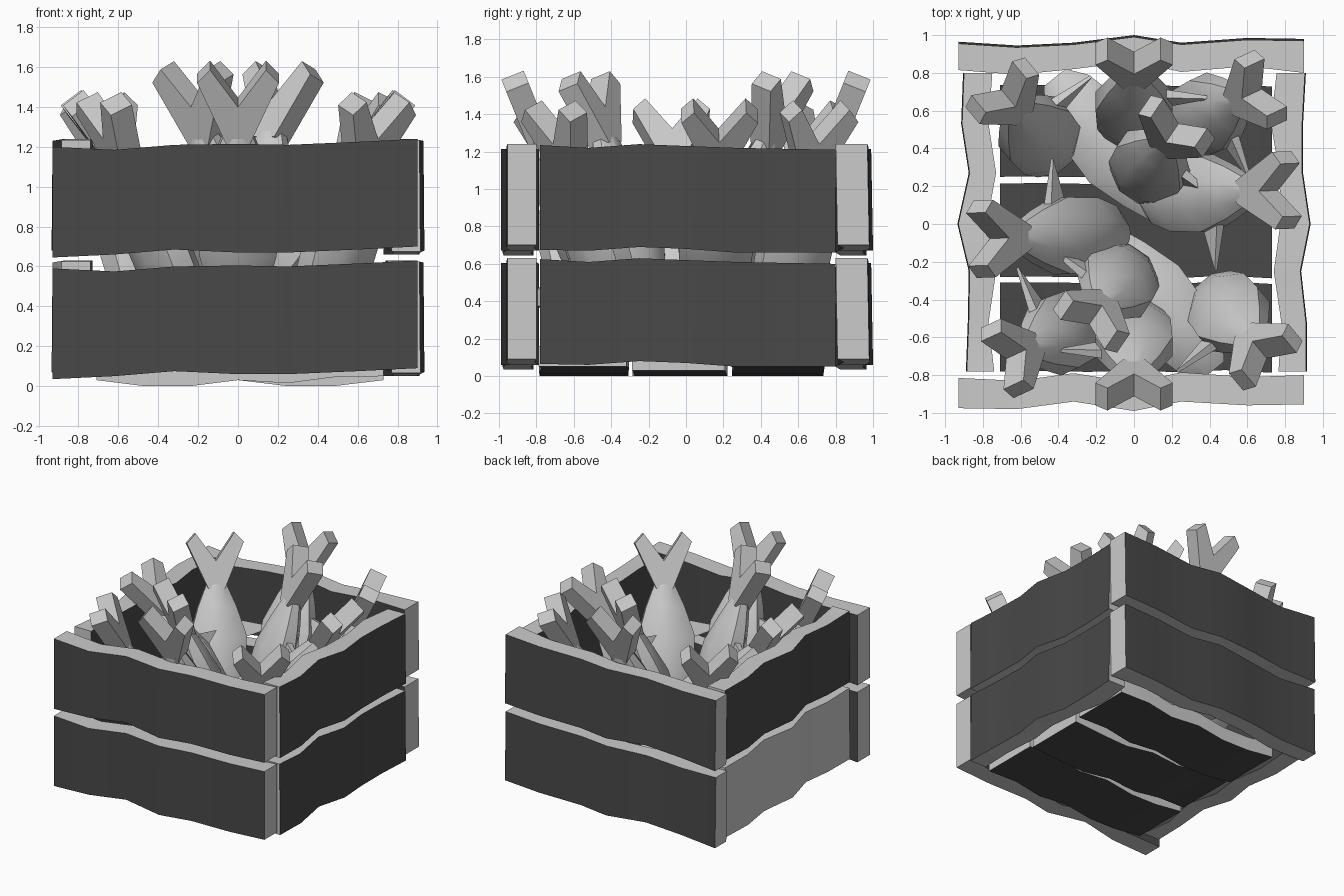
import bpy, bmesh, math
from mathutils import Vector, Matrix

if "Cube" in bpy.data.objects:
    bpy.data.objects.remove(bpy.data.objects["Cube"])


def material(name, v):
    m = bpy.data.materials.new(name)
    m.diffuse_color = (v, v, v, 1)
    m.use_nodes = True
    m.node_tree.nodes["Principled BSDF"].inputs["Base Color"].default_value = m.diffuse_color
    return m


light = material("pale_grey", .8)
dark = material("dark_wood", .066)


def finish(name, bm, angle, mats=()):
    bmesh.ops.recalc_face_normals(bm, faces=bm.faces)
    me = bpy.data.meshes.new(name)
    bm.to_mesh(me)
    bm.free()
    for m in mats:
        me.materials.append(m)
    me.polygons.foreach_set("use_smooth", [True] * len(me.polygons))
    me.set_sharp_from_angle(angle=math.radians(angle))
    ob = bpy.data.objects.new(name, me)
    bpy.context.collection.objects.link(ob)
    return ob


def loft(bm, rings, dark_sides=()):
    """Skin a list of equal-length closed rings and cap both ends."""
    vs = [[bm.verts.new(p) for p in r] for r in rings]
    n = len(vs[0])
    for a, b in zip(vs, vs[1:]):
        for i in range(n):
            j = (i + 1) % n
            f = bm.faces.new((a[i], a[j], b[j], b[i]))
            f.material_index = int(i in dark_sides)
    bm.faces.new(vs[0])
    bm.faces.new(vs[-1])


def plank(name, place, along, outer, inner, low, high, dz=0, lean=0, sides=(0, 2)):
    """Wavy board with dark broad faces; place() maps (along, across, height) to xyz."""
    bm = bmesh.new()
    loft(bm, [[place(t, o + lean, l + dz), place(t, o, h + dz),
               place(t, i, h + dz), place(t, i + lean, l + dz)]
              for t, o, i, l, h in zip(along, outer, inner, low, high)], sides)
    return finish(name, bm, 35, (light, dark))


def along_x(t, a, h):
    return (t, a, h)


def along_y(t, a, h):
    return (a, t, h)


# Crate walls, two rows of wavy planks
X = (-.93, -.62, -.32, 0, .25, .6, .90)
Y = (-.78, -.52, -.25, 0, .27, .53, .80)
front_low = (.035, .05, .075, .06, .06, .075, .09)
front_high = (.59, .575, .60, .605, .60, .615, .63)
side_low = (.065, .06, .08, .07, .05, .05, .05)
side_high = (.625, .61, .63, .62, .61, .605, .60)
for row, dz in (("lower", 0), ("upper", .61)):
    plank(row + "_front_plank", along_x, X,
          (-.975, -.98, -.94, -.99, -.94, -.96, -.955),
          (-.815, -.83, -.79, -.84, -.785, -.81, -.80),
          front_low, front_high, dz)
    plank(row + "_back_plank", along_x, X,
          (.955, .935, .95, .99, .95, .975, .97),
          (.815, .79, .82, .86, .805, .835, .80),
          front_low, front_high, dz, .01)
    plank(row + "_right_plank", along_y, Y,
          (.91, .91, .88, .93, .89, .89, .905),
          (.765, .78, .74, .775, .77, .725, .755),
          side_low, side_high, dz, .005)
    # the lower left board has a pale outer face
    plank(row + "_left_plank", along_y, Y,
          (-.885, -.875, -.87, -.93, -.87, -.91, -.90),
          (-.74, -.77, -.73, -.78, -.73, -.77, -.75),
          side_low, side_high, dz, -.005, (2,) if row == "lower" else (0, 2))

# Three floor slats, the middle one turned end for end
SX = (-.71, -.47, -.24, 0, .25, .48, .73)
wave = (.03, .0, .0, .03, .015, .045, .05)
for k, (y0, y1) in enumerate(((-.78, -.31), (-.28, .215), (.25, .735))):
    bottom = wave[::-1] if k == 1 else wave
    plank("floor_slat_%d" % (k + 1), along_x, SX,
          [y0 + .01 * math.sin(3 * i) for i in range(7)],
          [y1 + .01 * math.sin(3 * i) for i in range(7)],
          bottom, [b + .11 for b in bottom], sides=(1, 3))


# One fish along local z: nose near 0, tail tips near 1.2
BODY = ((-.10, .08, .05), (0, .16, .10), (.18, .21, .14), (.45, .22, .145),
        (.66, .15, .105), (.86, .06, .06))


def fish(name, tip, heading, pitch, tail=True):
    bm = bmesh.new()
    loft(bm, [[(w * math.cos(a), d * math.sin(a), z)
               for a in (math.pi * (i + .5) / 4 for i in range(8))]
              for z, w, d in BODY])
    if tail:
        # forked tail
        half = [(.06, .79), (.205, 1.12), (.14, 1.19)]
        outline = half + [(0, .99)] + [(-x, z) for x, z in reversed(half)]
        loft(bm, [[(x, s * .064, z) for x, z in outline] for s in (-1, 1)])
        # back fin, a thin spike
        loft(bm, [[(-.15, s, .42), (-.15, s, .56), (-.41, s * .3, .50)]
                  for s in (-.025, .025)])
    ob = finish(name, bm, 42)
    # orient: local z runs to the tail, local x is the fish's depth
    h = Vector((heading[0], heading[1], 0)).normalized()
    p = math.radians(pitch)
    d = h * math.cos(p) + Vector((0, 0, math.sin(p)))
    w = Vector((-h.y, h.x, 0))
    t = d.cross(w)
    pos = Vector(tip) - d * 1.17
    ob.matrix_world = Matrix(((w.x, t.x, d.x, pos.x), (w.y, t.y, d.y, pos.y),
                              (w.z, t.z, d.z, pos.z), (0, 0, 0, 1)))


# Fish come in opposed pairs, turned half a circle about z
pairs = (
    ("end_fish", (0, .92, 1.59), (0, 1), 68, True),
    ("middle_fish", (.235, .53, 1.59), (.56, .83), 71, True),
    ("side_fish", (.82, .13, 1.43), (1, .04), 53, True),
    ("corner_fish", (-.71, .72, 1.43), (-.6, .72), 67, True),
    ("opposite_corner_fish", (.69, .72, 1.43), (.9, .42), 66, True),
    ("low_body", (.42, -.25, .40), (.62, -.78), 0, False),
)
for name, tip, heading, pitch, tail in pairs:
    for s, label in ((1, "_a"), (-1, "_b")):
        shift = .05 if name == "side_fish" else 0
        if name == "low_body":
            # short body lying low: centre (.12, -.40), placed from its missing tail
            ax = Vector((.62, -.78)).normalized()
            c = Vector((-.12, .40)) + ax * .79
            tip = (c.x, c.y, .42)
        fish(name + label, (s * tip[0], s * tip[1] + shift, tip[2]),
             (s * heading[0], s * heading[1]), pitch, tail)
